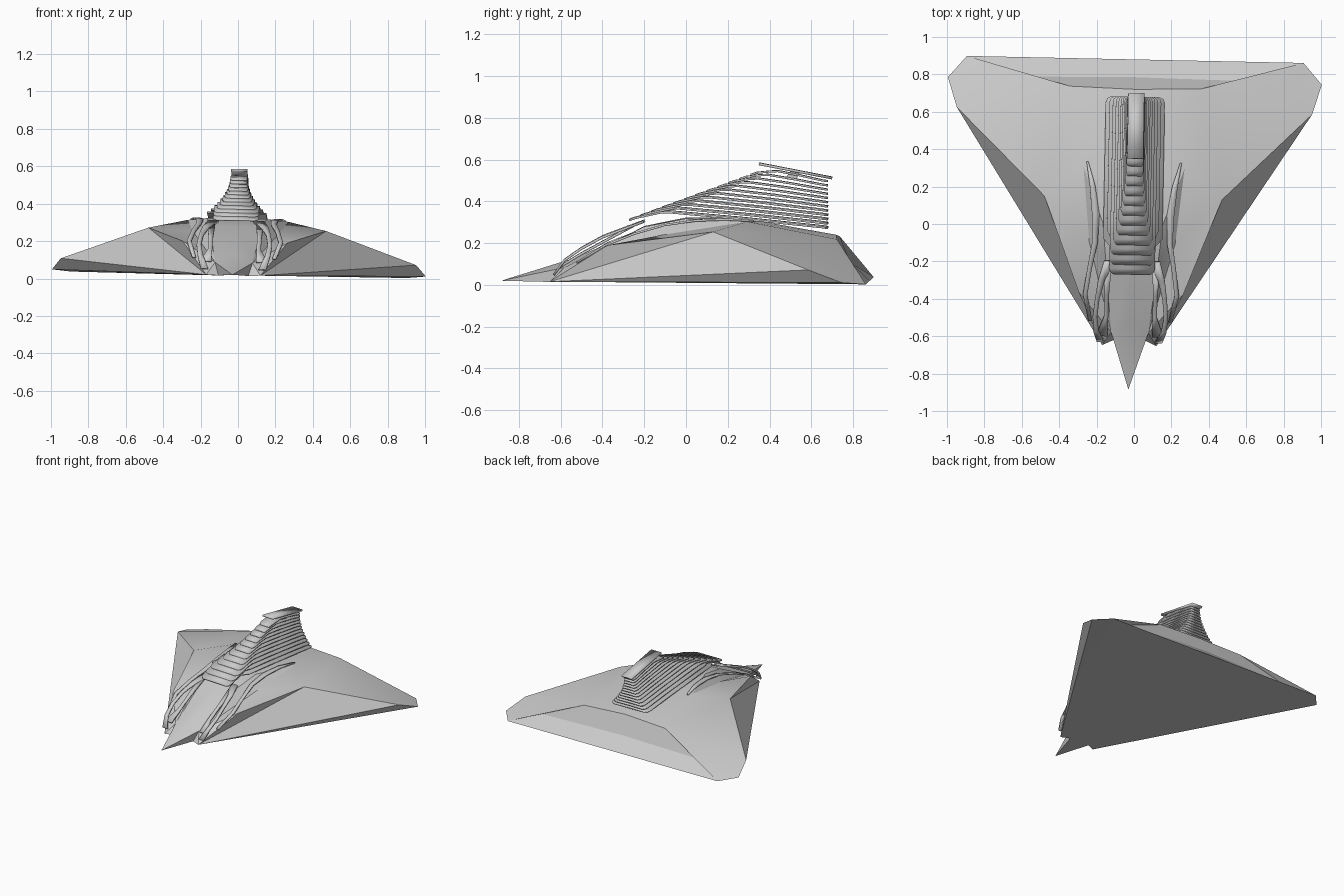
import bpy, bmesh, math
from mathutils import Matrix

if "Cube" in bpy.data.objects:
    bpy.data.objects.remove(bpy.data.objects["Cube"])

# The whole craft rests with a slight yaw and roll
POSE = (Matrix.Translation((-0.012, 0, 0)) @ Matrix.Rotation(math.radians(-1.2), 4, 'Z')
        @ Matrix.Rotation(math.radians(1.1), 4, 'Y'))


def make(name, verts, faces, mirror=False, thick=0, angle=30):
    me = bpy.data.meshes.new(name)
    me.from_pydata(verts, [], faces)
    bm = bmesh.new()
    bm.from_mesh(me)
    bmesh.ops.recalc_face_normals(bm, faces=bm.faces)
    bm.to_mesh(me)
    bm.free()
    ob = bpy.data.objects.new(name, me)
    bpy.context.collection.objects.link(ob)
    ob.matrix_world = POSE
    if thick:
        m = ob.modifiers.new("thickness", 'SOLIDIFY')
        m.thickness = thick
        m.offset = 0
    if mirror:
        m = ob.modifiers.new("mirror", 'MIRROR')
        m.use_clip = True
    bpy.ops.object.select_all(action='DESELECT')
    ob.select_set(True)
    bpy.context.view_layer.objects.active = ob
    bpy.ops.object.shade_smooth_by_angle(angle=math.radians(angle))
    return ob


def strip(name, stations, thick, mirror=False):
    """Ribbon through stations (x, y, z, half_width)."""
    verts, faces = [], []
    for x, y, z, w in stations:
        verts += [(x - w, y, z), (x + w, y, z)]
    for i in range(len(stations) - 1):
        a = 2 * i
        faces.append((a, a + 1, a + 3, a + 2))
    return make(name, verts, faces, mirror, thick)


# Hull: corner points of the right half
nose, notch, shoulder = (0, -.885, .02), (.08, -.62, .015), (.145, -.65, .018)
tip_front, tip, tip_back = (.95, .605, .09), (1, .765, .03), (.9, .88, .02)
c1, c2, c3 = (0, -.53, .13), (0, -.2, .275), (0, 0, .32)
c4, c5 = (0, .3, .315), (0, .72, .24)
e1, e2, e3 = (.1, -.58, .085), (.14, -.2, .28), (.16, 0, .32)
wing_front, valley = (.28, -.37, .195), (.23, -.1, .245)
peak, deck = (.475, .14, .263), (.27, .3, .308)
ridge, recess = (.35, .73, .225), (.68, .775, .09)
rear_mid, rear_low = (0, .785, .11), (0, .88, .02)

hull_faces = [
    # side wall and wing tip
    (shoulder, tip_front, peak), (shoulder, peak, wing_front),
    (tip_front, tip_back, ridge), (tip_front, tip, tip_back),
    (shoulder, tip_back, tip), (shoulder, tip, tip_front),
    # deck and the hollow beside the spine
    (tip_front, ridge, peak), (peak, ridge, deck), (deck, ridge, c5, c4),
    (wing_front, peak, valley), (peak, deck, valley), (valley, deck, e3),
    (e3, deck, c4, c3), (valley, e3, e2), (e2, e3, c3, c2),
    (wing_front, valley, e1), (wing_front, e1, shoulder), (valley, e2, e1),
    # nose
    (e1, e2, c2, c1), (nose, e1, c1), (nose, notch, e1), (notch, shoulder, e1),
    # stern and bottom
    (ridge, tip_back, recess), (ridge, recess, rear_mid, c5),
    (recess, tip_back, rear_low, rear_mid),
    (nose, rear_low, tip_back, shoulder, notch),
]
points = sorted({p for f in hull_faces for p in f})
make("hull", points, [tuple(points.index(p) for p in f) for f in hull_faces],
     mirror=True, angle=24)

# Arched rails beside the nose and along the deck
strip("nose_rail", [(.155, -.63, .05, .02), (.18, -.58, .12, .014), (.19, -.5, .175, .012),
                    (.18, -.4, .23, .012), (.16, -.3, .268, .018), (.12, -.2, .305, .03)],
      .012, True)
strip("inner_nose_rail", [(.15, -.6, .09, .03), (.13, -.5, .15, .012),
                          (.13, -.38, .215, .012), (.13, -.25, .285, .02)], .012, True)
strip("deck_rail", [(.215, -.52, .11, .01), (.245, -.38, .195, .012), (.225, -.24, .25, .012),
                    (.2, -.1, .29, .015), (.2, .05, .312, .02), (.22, .2, .318, .015),
                    (.25, .33, .31, .005)], .01, True)

# Stack of nested louvre plates, narrowing as it climbs
N = 12
for i in range(N):
    t = i / (N - 1)
    w = .046 + .112 * (1 - t) ** 2.0
    yf, zf = -.27 + .58 * t, .312 + .215 * t
    yr, zr = .68, .275 + .222 * t
    yp, zp = yf + .15 - .06 * t, zf + .036 - .02 * t
    ym, zm = (yp + yr) / 2, (zp + zr) / 2 + .006
    wf = min(w, .122)
    strip(f"louvre_plate_{i + 1}",
          [(0, yf, zf, wf * .8), (0, yf + .012, zf + .004, wf * .95),
           (0, yf + .03, zf + .01, wf), (0, yp, zp, wf), (0, yp + .04, zp + .002, w),
           (0, ym, zm, w), (0, yr - .03, zr + .004, w),
           (0, yr - .01, zr + .001, w * .95), (0, yr, zr, w * .82)], .009)

# Roof plate on its short strut
strip("roof_plate", [(0, .35, .58, .043), (0, .7, .512, .043)], .012)
s = [(.475, .508), (.525, .5), (.55, .545), (.505, .552)]
make("roof_strut", [(x, y, z) for x in (-.025, .025) for y, z in s],
     [(0, 1, 2, 3), (7, 6, 5, 4)] + [(k, (k + 1) % 4, (k + 1) % 4 + 4, k + 4) for k in range(4)])
